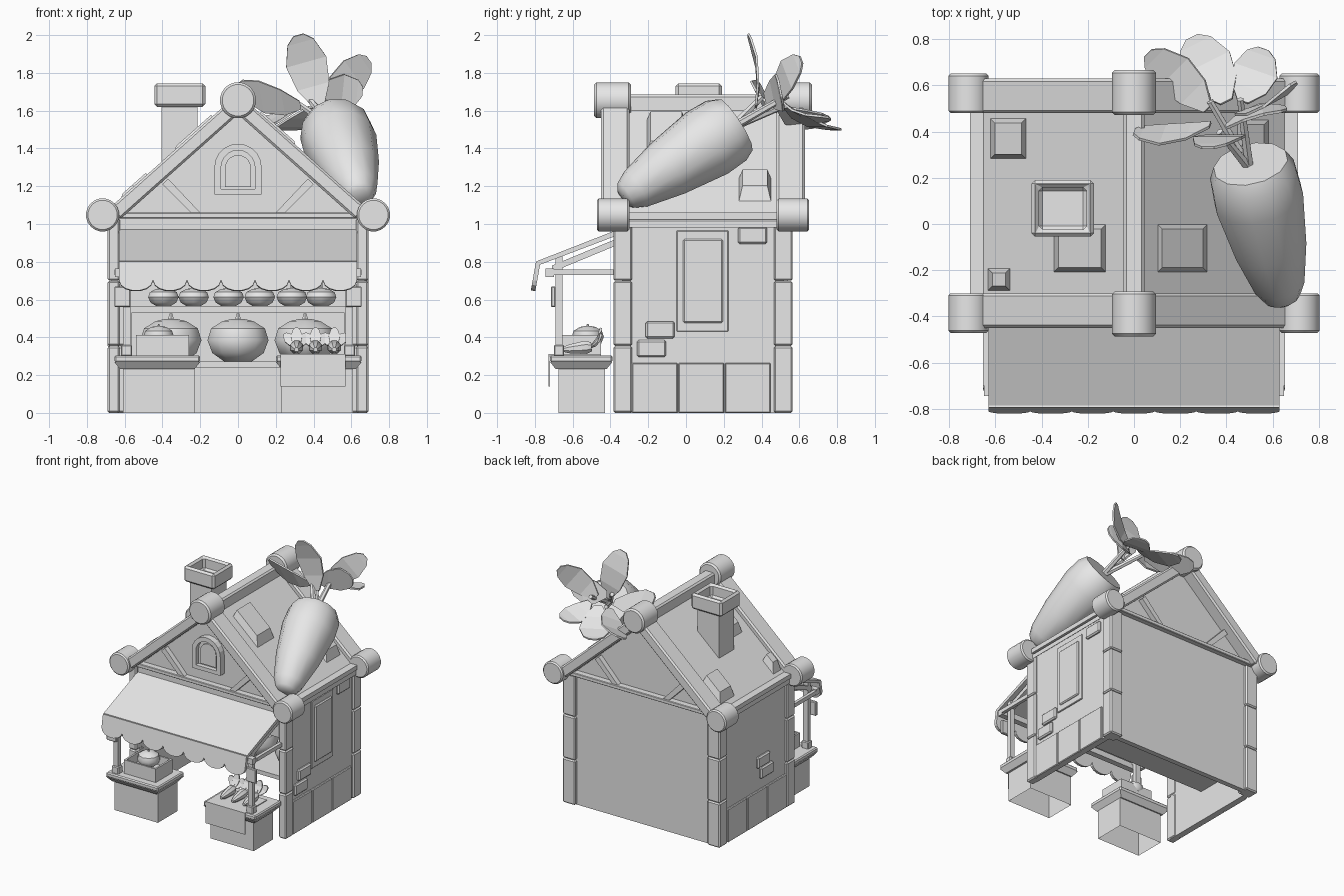
import bpy, bmesh, math
from mathutils import Vector, Matrix

cube = bpy.data.objects.get("Cube")
if cube:
    bpy.data.objects.remove(cube)

grey = bpy.data.materials.new("plain_grey")
grey.use_nodes = True
grey.diffuse_color = (0.8, 0.8, 0.8, 1)
grey.node_tree.nodes["Principled BSDF"].inputs["Base Color"].default_value = (0.8, 0.8, 0.8, 1)
SIDES = (("left", 1), ("right", -1))
SLOPE = 0.89


def add(name, bm, smooth=0, bevel=0, thick=0):
    bmesh.ops.recalc_face_normals(bm, faces=bm.faces)
    mesh = bpy.data.meshes.new(name)
    bm.to_mesh(mesh)
    bm.free()
    mesh.materials.append(grey)
    ob = bpy.data.objects.new(name, mesh)
    bpy.context.collection.objects.link(ob)
    if smooth:
        mesh.shade_smooth()
        mesh.set_sharp_from_angle(angle=math.radians(smooth))
    if thick:
        mod = ob.modifiers.new("thickness", "SOLIDIFY")
        mod.thickness, mod.offset = thick, 0
    if bevel:
        mod = ob.modifiers.new("bevel", "BEVEL")
        mod.width, mod.segments, mod.limit_method = bevel, 1, "ANGLE"
    return ob


def box(name, x, y, z, bevel=0, top=0, bottom=0, matrix=None, hollow=None, open_below=False):
    """Box from ranges; top and bottom inset those ends, hollow = (wall, depth)."""
    bm = bmesh.new()
    bmesh.ops.create_cube(bm, size=1)
    size = Vector((abs(x[1] - x[0]), abs(y[1] - y[0]), z[1] - z[0]))
    mid = Vector((sum(x), sum(y), sum(z))) / 2
    for v in bm.verts:
        inset = top if v.co.z > 0 else bottom
        flat = [v.co[i] * (size[i] - 2 * inset) for i in (0, 1)]
        v.co = mid + Vector((*flat, v.co.z * size.z))
    by_height = sorted(bm.faces, key=lambda f: f.calc_center_median().z)
    if hollow:
        bm.normal_update()
        lid = by_height[-1]
        bmesh.ops.inset_region(bm, faces=[lid], thickness=hollow[0])
        hole = bmesh.ops.extrude_discrete_faces(bm, faces=[lid])["faces"][0]
        bmesh.ops.translate(bm, verts=hole.verts, vec=(0, 0, -hollow[1]))
    if open_below:
        bmesh.ops.delete(bm, geom=[by_height[0]], context="FACES_ONLY")
    if matrix:
        bm.transform(matrix)
    return add(name, bm, bevel=bevel)


def prism(name, points, span, axis="y", bevel=0):
    """Polygon in xz (or yz) extruded over a span of y (or x)."""
    bm = bmesh.new()
    def place(p, d):
        return (p[0], d, p[1]) if axis == "y" else (d, p[0], p[1])
    face = bm.faces.new([bm.verts.new(place(p, span[0])) for p in points])
    new = bmesh.ops.extrude_face_region(bm, geom=[face])["geom"]
    shift = Vector(place((0, 0), span[1] - span[0]))
    bmesh.ops.translate(bm, verts=[g for g in new if isinstance(g, bmesh.types.BMVert)], vec=shift)
    return add(name, bm, bevel=bevel)


def lathe(name, start, end, profile, n=10, smooth=40, bevel=0):
    """Round body along start-end from (fraction, radius) pairs."""
    start, end = Vector(start), Vector(end)
    turn = (end - start).to_track_quat("Z", "Y")
    bm = bmesh.new()
    rings = []
    for t, r in profile:
        c = start.lerp(end, t)
        rings.append([bm.verts.new(c + turn @ Vector((r * math.cos(a), r * math.sin(a), 0)))
                      for a in (math.tau * (i + 0.5) / n for i in range(n))])
    for a, b in zip(rings, rings[1:]):
        for i in range(n):
            bm.faces.new((a[i], a[i - 1], b[i - 1], b[i]))
    bm.faces.new(rings[0])
    bm.faces.new(rings[-1])
    return add(name, bm, smooth=smooth, bevel=bevel)


def leaf(name, base, tip, across, width, bend=0.03):
    """Bent angular leaf plate from base to tip; across gives its width direction."""
    base, tip, across = Vector(base), Vector(tip), Vector(across).normalized()
    up = (tip - base).cross(across).normalized()
    bm = bmesh.new()
    rows = []
    for t, w in ((0, 0.25), (0.28, 0.8), (0.62, 1), (0.9, 0.65), (1, 0.25)):
        mid = base.lerp(tip, t) + up * bend * math.sin(math.pi * t)
        rows.append([bm.verts.new(mid + across * width * w * s / 2) for s in (-1, 1)])
    for a, b in zip(rows, rows[1:]):
        bm.faces.new((a[0], a[1], b[1], b[0]))
    add(name, bm, thick=0.012)


def pumpkin(name, x, y, z, r, h, stem):
    lathe(name, (x, y, z), (x, y, z + h),
          [(0, r * .45), (.2, r * .84), (.5, r), (.78, r * .88), (.95, r * .5), (1, r * .2)], 10, 40)
    lathe(name + "_stem", (x, y, z + h * .95), (x, y, z + h + stem), [(0, r * .12), (1, r * .05)], 6)


# Walls, open at the bottom and at the shop front
box("back_wall", (-.65, .65), (.50, .54), (0, 1.04))
box("front_upper_wall", (-.64, .64), (-.36, -.33), (.78, 1.04))
box("ceiling", (-.65, .65), (-.34, .52), (1.01, 1.04))
for side, s in SIDES:
    box(side + "_wall", (s * .63, s * .67), (-.34, .52), (0, 1.04))
    for end, y, inner in (("front", (-.385, -.285), .625), ("back", (.465, .565), .58)):
        for i, z in enumerate(((0, .353), (.355, .698), (.70, 1.03))):
            box(f"{side}_{end}_post_{i}", (s * inner, s * .69), y, z, .009)
    for i in range(3):
        y = -.285 + i * .246
        box(f"{side}_base_stone_{i}", (s * .64, s * .685), (y, y + .241), (0, .265), .005)
    box(side + "_eave_beam", (s * .64, s * .71), (-.36, .55), (1.025, 1.06))

# Left side shutter and loose bricks
box("shutter_frame", (.66, .68), (-.05, .225), (.43, .965), .004)
box("shutter_panel", (.67, .692), (-.015, .195), (.475, .92), .008)
for i, (s, y, z) in enumerate(((1, .275, .895), (1, -.215, .395), (1, -.26, .295),
                               (-1, -.08, .44), (-1, -.12, .345))):
    box(f"brick_{i}", (s * .65, s * .69), (y, y + .155), (z, z + .09), .01)

# Gables, roof slabs, barge beams and log ends
prism("attic", [(-.62, 1.03), (.62, 1.03), (0, 1.59)], (-.35, .53))
box("ridge_beam", (-.045, .045), (-.42, .61), (1.58, 1.685), .012)
for end, y, d in (("front", -.30, -1), ("back", .48, 1)):
    box(end + "_tie_beam", (-.68, .68), (y + d * .04, y + d * .10), (1.03, 1.06), .004)
    lathe(end + "_ridge_log", (0, y + d * -.008, 1.655), (0, y + d * .187, 1.655),
          [(0, .096), (1, .096)], 20, 40, .012)
    for side, s in SIDES:
        lathe(f"{end}_{side}_eave_log", (s * .717, y, 1.048), (s * .717, y + d * .172, 1.048),
              [(0, .088), (1, .088)], 20, 40, .01)
        prism(f"{end}_{side}_barge_beam",
              [(0, 1.69), (s * .7, 1.69 - .7 * SLOPE), (s * .62, 1.58 - .62 * SLOPE), (0, 1.58)],
              (y, y + d * .15), bevel=.012)
        prism(f"{end}_{side}_gable_brace",
              [(s * .20, 1.06), (s * .25, 1.06), (s * .40, 1.21), (s * .37, 1.24)],
              (y + d * .04, y + d * .09))
for side, s in SIDES:
    prism(side + "_roof", [(0, 1.64), (s * .70, 1.64 - .7 * SLOPE), (s * .70, 1.57 - .66 * SLOPE),
                           (0, 1.57)], (-.33, .52))

# Raised roof tiles sheared to the roof pitch: side, x centre, y centre, x size, y size
for i, (s, x, y, w, d) in enumerate(((1, .21, -.105, .22, .21), (1, .515, .365, .14, .175),
                                     (-1, .545, .37, .16, .18), (-1, .235, -.105, .23, .21),
                                     (-1, .585, -.24, .1, .1))):
    pitch = Matrix.Identity(4)
    pitch[2][0] = -s * SLOPE
    m = Matrix.Translation((s * x, y, 1.64 - x * SLOPE)) @ pitch
    box(f"roof_tile_{i}", (-w / 2, w / 2), (-d / 2, d / 2), (-.01, .065), top=.022, matrix=m)

# Chimney
box("chimney", (-.405, -.215), (-.025, .165), (1.22, 1.63))
box("chimney_cap", (-.443, -.173), (-.055, .19), (1.62, 1.745), .015, hollow=(.045, .1))

# Arched gable window
def arch(w, z0, z1):
    arc = [(w * math.cos(a), z1 - w + w * math.sin(a)) for a in (math.pi * i / 10 for i in range(11))]
    return [(-w, z0), (w, z0)] + arc

outer, inner = arch(.125, 1.155, 1.425), arch(.09, 1.185, 1.39)
bm = bmesh.new()
loops = [[bm.verts.new((x, y, z)) for x, z in pts] for pts, y in
         ((outer, -.34), (outer, -.40), (inner, -.40), (inner, -.365))]
for a, b in zip(loops, loops[1:]):
    for i in range(len(a)):
        bm.faces.new((a[i - 1], a[i], b[i], b[i - 1]))
bm.faces.new(loops[-1])
add("gable_window", bm)
prism("gable_window_pane", arch(.068, 1.195, 1.365), (-.375, -.36))

# Shop counter, shelf and produce set deep inside
box("counter", (-.64, .64), (0, .51), (.24, .272))
box("shelf", (-.6, .6), (.20, .51), (.53, .565))
for side, s in SIDES:
    box(side + "_shelf_support", (s * .565, s * .6), (.20, .51), (.27, .53))
for i in range(3):
    pumpkin(f"large_pumpkin_{i}", (i - 1) * .355, .24, .272, .17, .225, .03)
for i, x in enumerate((-.395, -.235, -.05, .115, .285, .44)):
    pumpkin(f"small_pumpkin_{i}", x, .29 + .09 * (i % 2), .565, .085, .095, .06)

# Awning with scalloped valance
prism("awning", [(-.35, .975), (-.785, .805), (-.785, .78), (-.35, .945)], (-.63, .63), "x")
bm = bmesh.new()
edge = [(-.63, .80), (.63, .80)]
for k in range(7):
    for j in range(8):
        a = math.pi * j / 7
        edge.append((.63 - k * .18 - .09 + .0895 * math.cos(a), .70 - .055 * math.sin(a)))
bm.faces.new([bm.verts.new((x, -.782 - (.80 - z) * .18, z)) for x, z in edge])
add("awning_valance", bm, thick=.024)
box("awning_beam", (-.65, .65), (-.745, -.70), (.72, .765))
for side, s in SIDES:
    box(side + "_awning_post", (s * .57, s * .61), (-.69, -.655), (.30, .83))
    box(side + "_awning_post_foot", (s * .56, s * .62), (-.70, -.645), (.30, .36), .006)
    box(side + "_awning_collar", (s * .57, s * .655), (-.715, -.69), (.56, .67), .005)
    box(side + "_awning_rail", (s * .63, s * .655), (-.70, -.36), (.73, .76))
    prism(side + "_awning_rafter", [(-.36, .925), (-.71, .78), (-.71, .745), (-.36, .89)],
          (s * .57, s * .61), "x")

# Market stalls, open underneath
for side, s in SIDES:
    box(side + "_stall_base", (s * .23, s * .61), (-.675, -.43), (0, .24), open_below=True)
    box(side + "_stall_trim", (s * .2, s * .655), (-.72, -.39), (.232, .27), bottom=.03)
    box(side + "_stall_top", (s * .2, s * .655), (-.72, -.39), (.268, .305), .008)
box("crate", (-.54, -.26), (-.66, -.45), (.305, .412), hollow=(.02, .07))
pumpkin("crate_pumpkin", -.42, -.52, .345, .085, .115, .01)
box("cloth_front", (.225, .57), (-.728, -.721), (.14, .31))
box("cloth_top", (.225, .57), (-.728, -.45), (.305, .311))
for i, x in enumerate((.31, .41, .51)):
    lathe(f"stall_carrot_{i}", (x, -.655, .335), (x, -.50, .35),
          [(0, .012), (.25, .026), (.8, .038), (1, .026)], 8)
    for j in (-1, 0, 1):
        leaf(f"stall_carrot_{i}_leaf_{j}", (x, -.505, .35), (x + j * .06, -.45, .45 - abs(j) * .03),
             (1, 0, -j * .5), .06, .01)

# Giant carrot on the roof
lathe("giant_carrot", (.645, -.335, 1.14), (.505, .26, 1.525),
      [(0, .05), (.03, .08), (.12, .113), (.4, .162), (.75, .198), (.92, .192), (1, .165)], 12, 40)
hub = (.50, .24, 1.51)
for i, tip in enumerate(((.37, .40, 1.67), (.33, .53, 1.63), (.46, .54, 1.68))):
    lathe(f"giant_carrot_stem_{i}", hub, tip, [(0, .022), (1, .016)], 6)
for i, (base, tip, across, width) in enumerate((
        ((.43, .37, 1.62), (.32, .33, 2.0), (1, 0, .28), .22),
        ((.33, .43, 1.63), (.0, .40, 1.72), (.15, .4, -.8), .19),
        ((.32, .50, 1.61), (.06, .74, 1.54), (.6, .6, .4), .2),
        ((.40, .53, 1.62), (.25, .81, 1.50), (1, .5, 0), .23),
        ((.47, .53, 1.63), (.56, .76, 1.56), (1, -.35, .2), .2),
        ((.45, .48, 1.66), (.69, .61, 1.87), (-.55, -.3, .79), .19),
        ((.40, .42, 1.67), (.66, .50, 1.70), (-.1, .2, -.95), .2))):
    leaf(f"giant_carrot_leaf_{i}", base, tip, across, width)
